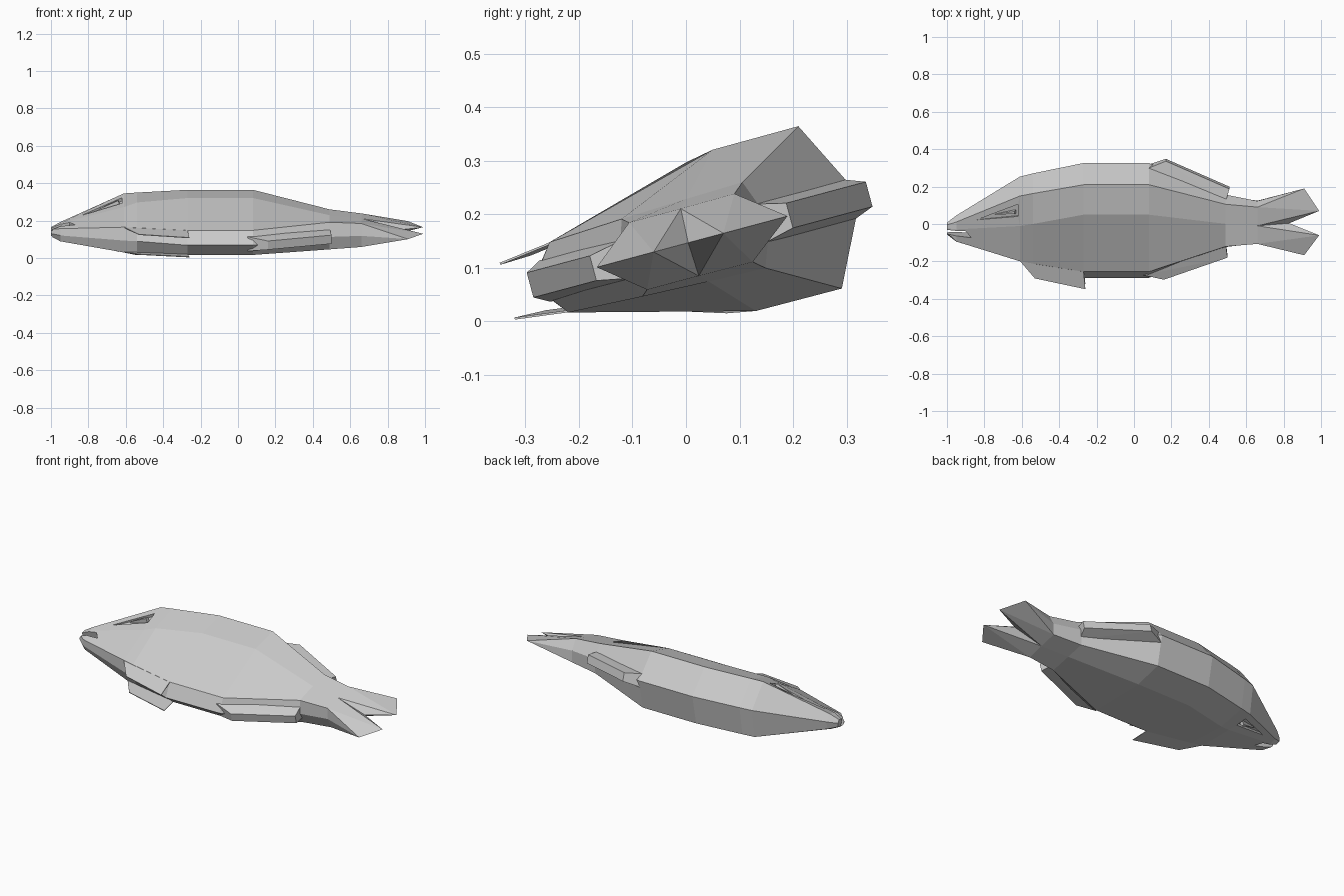
import bpy, bmesh
from math import radians
from mathutils import Matrix

cube = bpy.data.objects.get("Cube")
if cube:
    bpy.data.objects.remove(cube, do_unlink=True)

# One plain grey for the whole fish
grey = bpy.data.materials.new("pale_grey")
grey.use_nodes = True
COLOUR = (0.6, 0.6, 0.6, 1)
grey.diffuse_color = COLOUR
grey.node_tree.nodes["Principled BSDF"].inputs["Base Color"].default_value = COLOUR

# The fish lies on its side: local y is its back, local z its flank
LEAN = Matrix.Rotation(radians(15), 4, 'X') @ Matrix.Translation((0, 0, 0.1405))


def finish(name, bm, hidden=False):
    bmesh.ops.recalc_face_normals(bm, faces=bm.faces[:])
    bm.transform(LEAN)
    mesh = bpy.data.meshes.new(name)
    bm.to_mesh(mesh)
    bm.free()
    mesh.materials.append(grey)
    obj = bpy.data.objects.new(name, mesh)
    bpy.context.collection.objects.link(obj)
    obj.hide_render = hidden
    obj.hide_viewport = hidden
    return obj


def hull(name, points, hidden=False):
    bm = bmesh.new()
    for p in points:
        bm.verts.new(p)
    bmesh.ops.convex_hull(bm, input=bm.verts[:])
    bmesh.ops.dissolve_limit(bm, angle_limit=0.01, verts=bm.verts[:], edges=bm.edges[:])
    return finish(name, bm, hidden)


# Body sections: x, back, (shoulder, width), (flank, width), (belly, width), keel
sections = [
    (-1.0, .045, (.038, .02), (.02, .022), (-.005, .02), -.02),
    (-.95, .085, (.06, .042), (.02, .045), (-.05, .035), -.06),
    (-.61, .30, (.234, .154), (.06, .125), (-.15, .07), -.165),
    (-.54, .318, (.248, .155), (.077, .146), (-.163, .07), -.18),
    (-.27, .375, (.297, .157), (.131, .156), (-.208, .068), -.262),
    (.08, .375, (.297, .157), (.131, .156), (-.208, .068), -.26),
    (.49, .20, (.169, .083), (.06, .08), (-.067, .075), -.09),
    (.66, .165, (.149, .066), (.045, .065), (-.055, .065), -.068),
]
bm = bmesh.new()
rings = []
for x, back, *sides, keel in sections:
    pts = [(back, 0)] + sides + [(keel, 0)] + [(u, -w) for u, w in reversed(sides)]
    rings.append([bm.verts.new((x, u, w)) for u, w in pts])
bm.faces.new(rings[0])
for a, b in zip(rings, rings[1:]):
    for i in range(8):
        j = (i + 1) % 8
        bm.faces.new((a[i], a[j], b[j], b[i]))

# Forked tail: both lobes thin out to edges on the middle plane
t1, t2, notch, t3, t4 = [bm.verts.new((x, u, 0)) for x, u in
                         ((.91, .234), (.99, .11), (.83, .042), (.99, -.025), (.91, -.135))]
end = rings[-1]
for D, C, B, A, E in (end[:5], [end[0]] + end[:3:-1]):
    for tri in ((D, C, t1), (C, t1, t2), (C, t2, B), (B, t2, notch),
                (B, notch, t3), (B, t3, A), (A, t3, t4), (A, t4, E)):
        bm.faces.new(tri)
body = finish("body", bm)

# Eye sockets and mouth slit, cut into the head
EYE = ((-.84, .08, .066), (-.62, .185, .125), (-.62, .115, .115))
cutters = [hull("mouth_cutter", [(x, u, w) for w in (-.2, .2) for x, u in
                                 ((-1.05, -.008), (-1.05, .01), (-.90, .012), (-.87, -.025), (-.9, -.008))], True)]
for side, s in (("upper", 1), ("lower", -1)):
    cutters.append(hull(side + "_eye_cutter",
                        [(x, u, s * h) for x, u, w in EYE for h in (w, .3)], True))
    # Slim eye sitting in its socket
    hull(side + "_eye", [(x, u, s * w) for x, u, w in
                         ((-.76, .112, .07), (-.63, .125, .11), (-.63, .15, .11),
                          (-.74, .118, .10), (-.64, .13, .142), (-.64, .145, .142))])
for cutter in cutters:
    mod = body.modifiers.new(cutter.name, 'BOOLEAN')
    mod.operation = 'DIFFERENCE'
    mod.solver = 'EXACT'
    mod.object = cutter

# Paired belly fins
for side, s in (("upper", 1), ("lower", -1)):
    bm = bmesh.new()
    bm.faces.new([bm.verts.new((x, u, s * w)) for x, u, w in
                  ((-.61, -.148, .068), (-.27, -.205, .066), (-.26, -.308, .053), (-.53, -.248, .055))])
    fin = finish(side + "_belly_fin", bm)
    solid = fin.modifiers.new("thickness", 'SOLIDIFY')
    solid.thickness = 0.004
    solid.offset = 0

# Rear back fin and rear under fin: blocks that taper outwards
for name, root, tip in (("back_fin", ((.06, .35), (.49, .17)), ((.17, .392), (.51, .238))),
                        ("under_fin", ((.05, -.235), (.49, -.06)), ((.16, -.264), (.50, -.142)))):
    hull(name, [(x, u, s * w) for pts, w in ((root, .04), (tip, .024)) for x, u in pts for s in (1, -1)])
